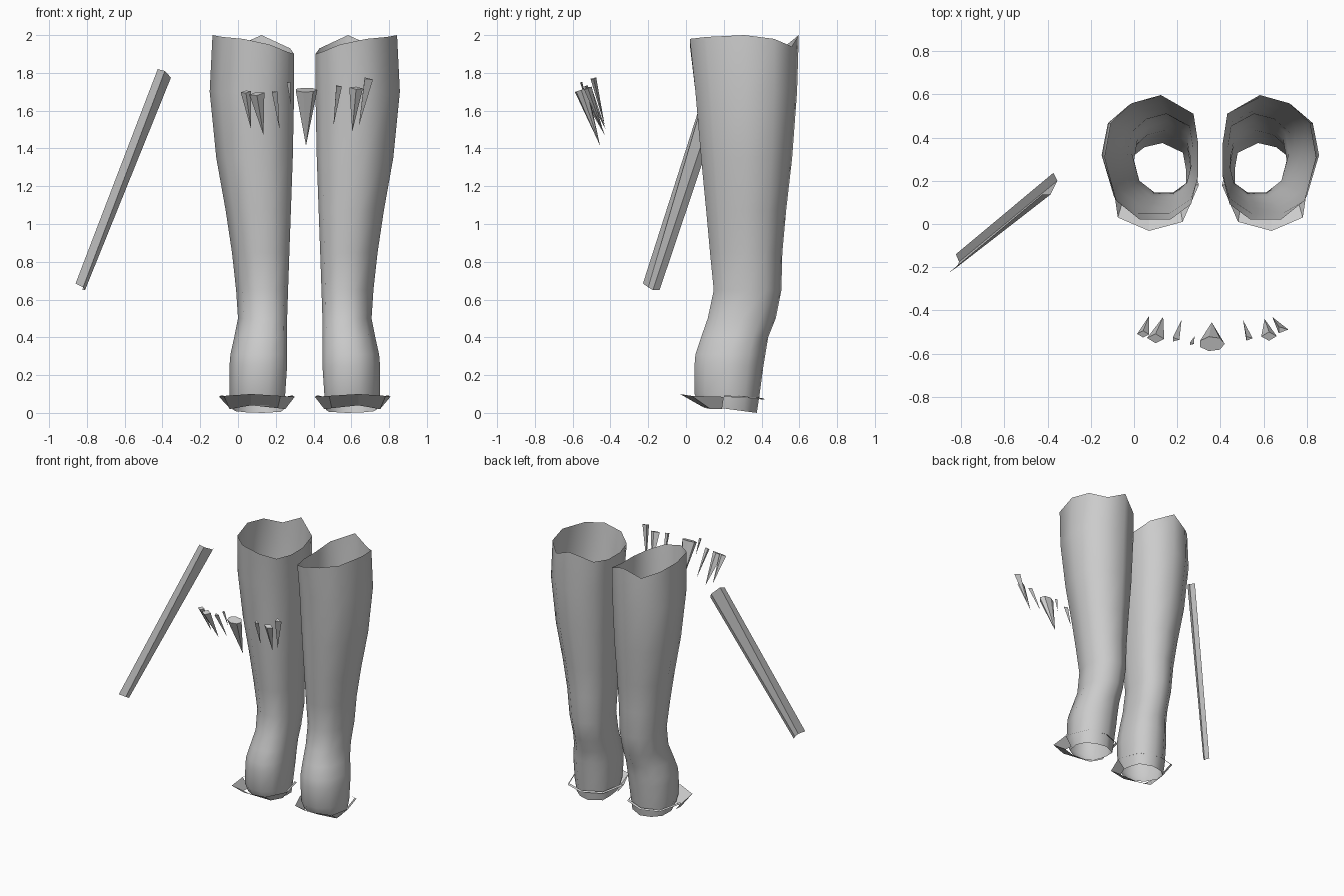
import bpy, bmesh, math
from mathutils import Vector

if "Cube" in bpy.data.objects:
    bpy.data.objects.remove(bpy.data.objects["Cube"])

MIRROR_SUM = 0.707   # x of right leg = MIRROR_SUM - x of left leg


def make(name, verts, faces, smooth=False, mirrored=False):
    if mirrored:
        verts = [(MIRROR_SUM - x, y, z) for x, y, z in verts]
        faces = [f[::-1] for f in faces]
    me = bpy.data.meshes.new(name)
    me.from_pydata(verts, [], faces)
    ob = bpy.data.objects.new(name, me)
    bpy.context.collection.objects.link(ob)
    if smooth:
        me.polygons.foreach_set("use_smooth", [True] * len(me.polygons))
    me.update()
    return ob


def loft(rows, closed=True):
    """Quads between equally long rows of points."""
    n = len(rows[0])
    verts = [p for r in rows for p in r]
    faces = []
    for i in range(len(rows) - 1):
        for j in range(n if closed else n - 1):
            k = (j + 1) % n
            faces.append((i * n + j, i * n + k, (i + 1) * n + k, (i + 1) * n + j))
    return verts, faces


# Leg cross-section in unit coordinates, with the ragged height of the top edge
SECTION = [(-1, 0, 2.0), (-.75, -.7, 1.99), (-.25, -1, 1.98), (.4, -1, 1.95),
           (.85, -.75, 1.91), (1, -.3, 1.9), (1, .2, 1.9), (.9, .7, 1.93),
           (.2, 1, 2.0), (-.42, .87, 1.94), (-.87, .55, 1.98)]

# Leg rings: z, x min, x max, y min, y max
RINGS = [(.10, -.045, .25, .045, .39), (.25, -.045, .26, .045, .41),
         (.31, -.04, .26, .05, .42), (.40, -.02, .26, .08, .435),
         (.50, .0, .26, .115, .475), (.65, -.01, .265, .147, .505),
         (.85, -.032, .272, .127, .51), (1.07, -.065, .28, .107, .53),
         (1.35, -.115, .29, .08, .562), (1.70, -.15, .297, .05, .588)]


def ring(x0, x1, y0, y1, zf):
    cx, cy, rx, ry = (x0 + x1) / 2, (y0 + y1) / 2, (x1 - x0) / 2, (y1 - y0) / 2
    return [(cx + u * rx, cy + v * ry, zf(v, t)) for u, v, t in SECTION]


for side, mir in (("left", False), ("right", True)):
    # Open trouser leg tube
    rows = [ring(-.03, .24, .075, .375, lambda v, t: .02 - .02 * v)]
    for z, *box in RINGS:
        rows.append(ring(*box, lambda v, t, z=z: z))
    rows.append(ring(-.135, .297, .02, .597, lambda v, t: t))
    make(side + "_leg", *loft(rows), smooth=True, mirrored=mir)

    # Flared cuff skirt around the front
    rim = [(-.10, .2, .085), (-.075, .03, .09), (.07, -.032, .10),
           (.225, .01, .09), (.30, .18, .085)]
    hem = [(-.04, .19, .02), (-.045, .13, .02), (.07, .075, .04),
           (.21, .1, .025), (.25, .19, .02)]
    make(side + "_cuff", *loft([hem, rim], closed=False), mirrored=mir)

    # Thin hoop around the back of the cuff
    back = [rim[-1], (.25, .36, .075), (.10, .42, .07), (-.04, .38, .075), rim[0]]
    inner = [(.09 + (x - .09) * .94, .2 + (y - .2) * .94, z + .008) for x, y, z in back]
    make(side + "_cuff_hoop", *loft([inner, back], closed=False), mirrored=mir)

# Slanted open channel (stick)
low = [(-.825, -.14, .65), (-.81, -.175, .65), (-.82, -.2, .665), (-.86, -.228, .685)]
high = [(-.373, .237, 1.77), (-.355, .2, 1.775), (-.387, .136, 1.81), (-.425, .136, 1.82)]
make("stick", *loft([low, high], closed=False))


# Pointed teeth strung in front
def tooth(name, base, tip, radius, sides, squash=.6):
    base, tip = Vector(base), Vector(tip)
    axis = (tip - base).normalized()
    u = Vector((1, 0, 0))
    u = (u - axis * u.dot(axis)).normalized()
    w = axis.cross(u)
    pts = []
    for i in range(sides):
        a = math.tau * i / sides
        pts.append(tuple(base + u * radius * math.cos(a) + w * radius * squash * math.sin(a)))
    pts.append(tuple(tip))
    faces = [(i, (i + 1) % sides, sides) for i in range(sides)]
    faces.append(tuple(range(sides))[::-1])
    make(name, pts, faces)


TEETH = [((.36, -.555, 1.71), (.36, -.455, 1.415), .06, 7),
         ((.042, -.51, 1.70), (.07, -.425, 1.50), .028, 4),
         ((.10, -.53, 1.69), (.135, -.43, 1.47), .04, 4),
         ((.19, -.535, 1.70), (.22, -.445, 1.50), .02, 3),
         ((.265, -.555, 1.75), (.28, -.52, 1.63), .012, 3),
         ((.53, -.53, 1.73), (.505, -.445, 1.52), .02, 3),
         ((.625, -.52, 1.72), (.605, -.44, 1.49), .036, 4),
         ((.685, -.49, 1.77), (.64, -.43, 1.52), .03, 3)]
for n, t in enumerate(TEETH):
    tooth("tooth_%d" % (n + 1), *t)
